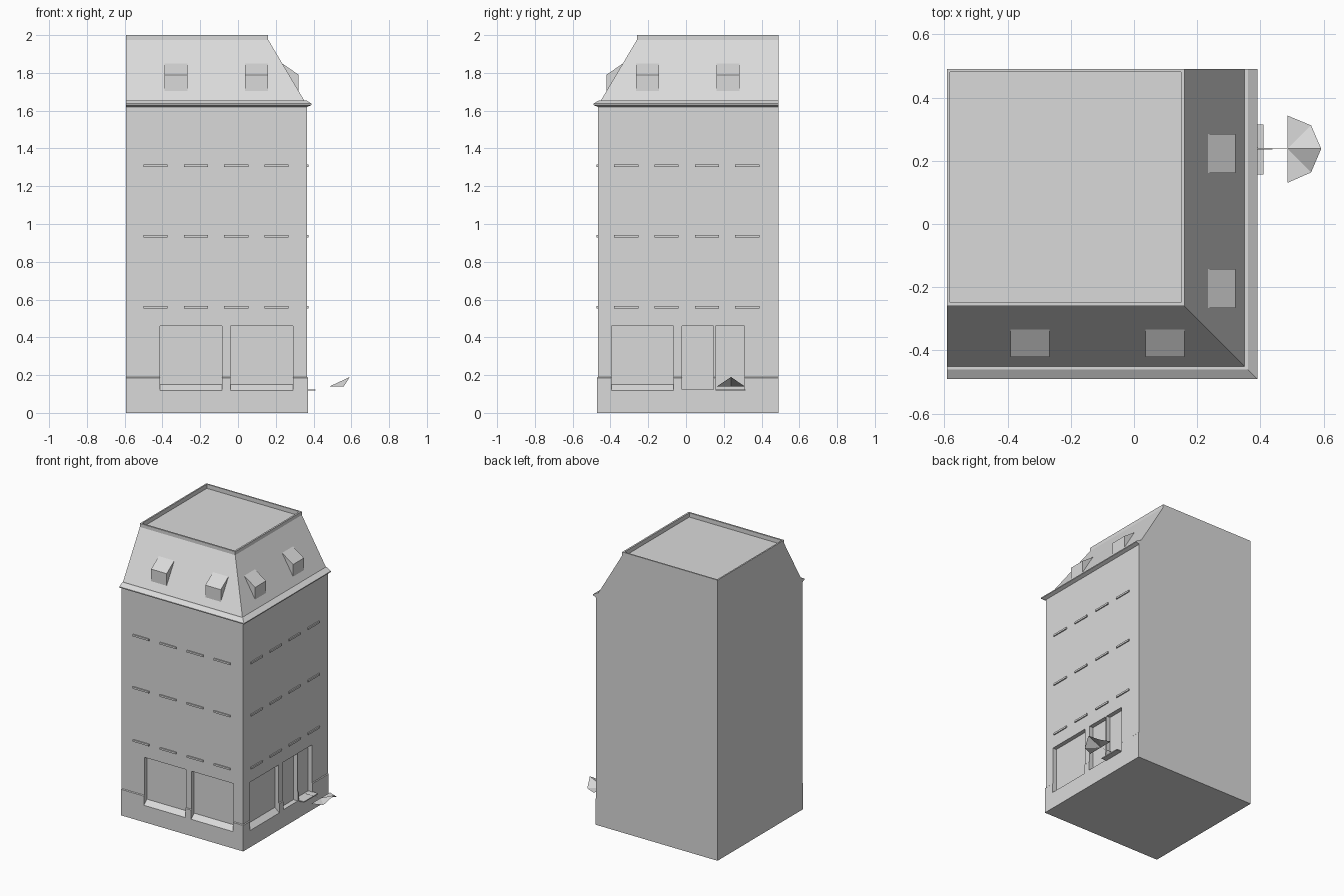
import bpy, bmesh

if "Cube" in bpy.data.objects:
    bpy.data.objects.remove(bpy.data.objects["Cube"])

stone = bpy.data.materials.new("pale grey")
stone.diffuse_color = (0.7, 0.7, 0.7, 1)
stone.use_nodes = True
stone.node_tree.nodes["Principled BSDF"].inputs["Base Color"].default_value = stone.diffuse_color

XL, YB = -0.592, 0.49        # flat party walls (left and back)
WALL = 0.366                 # right wall plane; the front plane is -(x + 0.10)


def make(name, verts, faces, fix=True):
    bm = bmesh.new()
    vs = [bm.verts.new(v) for v in verts]
    for f in faces:
        bm.faces.new([vs[i] for i in f])
    if fix:
        bmesh.ops.recalc_face_normals(bm, faces=bm.faces)
    me = bpy.data.meshes.new(name)
    bm.to_mesh(me)
    bm.free()
    me.materials.append(stone)
    ob = bpy.data.objects.new(name, me)
    bpy.context.collection.objects.link(ob)
    return ob


def facade_prism(name, side, profile, a, b):
    """Extrude a (distance out from wall, z) profile along a street facade from a to b."""
    def place(t, out, z):
        if side == "front":
            return (t, -(WALL + 0.10) - out, z)
        return (WALL + out, t, z)
    n = len(profile)
    verts = [place(t, o, z) for t in (a, b) for o, z in profile]
    faces = [list(range(n)), list(range(n, 2 * n))]
    faces += [[i, (i + 1) % n, n + (i + 1) % n, n + i] for i in range(n)]
    return make(name, verts, faces)


# Main shell: plinth, wall, cornice, mansard and sunken flat roof lofted as rings
rings = [(0.371, 0), (0.371, 0.185), (0.366, 0.19), (0.366, 1.62), (0.39, 1.63),
         (0.39, 1.637), (0.36, 1.655), (0.35, 1.655), (0.16, 1.975), (0.16, 2.0)]
loops = [(XL, x, -(x + 0.10), YB, z) for x, z in rings]
loops += [(XL + 0.01, 0.148, -0.248, YB - 0.01, z) for z in (2.0, 1.97)]
verts, faces = [], []
for l, r, f, b, z in loops:
    verts += [(l, f, z), (r, f, z), (r, b, z), (l, b, z)]
for k in range(len(loops) - 1):
    for i in range(4):
        j = (i + 1) % 4
        faces.append([4 * k + i, 4 * k + j, 4 * k + 4 + j, 4 * k + 4 + i])
top = 4 * (len(loops) - 1)
faces += [[0, 1, 2, 3], [top, top + 1, top + 2, top + 3]]
shell = make("building_shell", verts, faces)

# Shop window and door recesses on the ground floor
SLOPED = [(0.03, 0.098), (-0.03, 0.15), (-0.03, 0.46), (0.03, 0.46)]
FLAT = [(0.03, 0.125), (-0.03, 0.125), (-0.03, 0.46), (0.03, 0.46)]
for side, prof, a, b in (("front", SLOPED, -0.412, -0.085), ("front", SLOPED, -0.04, 0.29),
                         ("right", SLOPED, -0.395, -0.065), ("right", FLAT, -0.02, 0.145),
                         ("right", FLAT, 0.155, 0.31)):
    cutter = facade_prism("recess_cutter", side, prof, a, b)
    cutter.hide_render = True
    mod = shell.modifiers.new("recess", "BOOLEAN")
    mod.operation, mod.solver, mod.object = "DIFFERENCE", "EXACT", cutter
    bpy.context.view_layer.objects.active = shell
    bpy.ops.object.modifier_apply(modifier=mod.name)
    bpy.data.objects.remove(cutter)

# Window sills, four on each of three storeys, on both street facades
for z in (0.565, 0.942, 1.315):
    sill = [(-0.005, z - 0.013), (0.008, z - 0.013), (0.008, z), (-0.005, z)]
    for i in range(4):
        facade_prism("window_sill", "front", sill, -0.5 + 0.2133 * i, -0.372 + 0.2133 * i)
        facade_prism("window_sill", "right", sill, -0.38 + 0.2133 * i, -0.252 + 0.2133 * i)

# Dormers: wedges standing out of the mansard slope
dormer = [(0.321 - WALL, 1.70), (0.321 - WALL, 1.79), (0.234 - WALL, 1.85)]
for side, a in (("front", -0.39), ("front", 0.037), ("right", -0.265), ("right", 0.162)):
    facade_prism("dormer", side, dormer, a, a + 0.122)

# Door step
make("door_step", [(x, y, z) for z in (0.118, 0.125) for x, y in
                   ((0.35, 0.157), (0.41, 0.157), (0.41, 0.314), (0.35, 0.314))],
     [[0, 1, 2, 3], [4, 5, 6, 7], [0, 1, 5, 4], [1, 2, 6, 5], [2, 3, 7, 6], [3, 0, 4, 7]])

# Thin bracket and folded fan canopy beside the door
make("canopy_bracket", [(0.366, 0.234, 0.14), (0.485, 0.238, 0.14), (0.366, 0.242, 0.14)],
     [[0, 1, 2]], fix=False)
make("fan_canopy", [(0.485, 0.238, 0.14), (0.485, 0.13, 0.14), (0.56, 0.163, 0.14),
                    (0.592, 0.238, 0.19), (0.56, 0.312, 0.14), (0.485, 0.343, 0.14)],
     [[0, i, i + 1] for i in range(1, 5)], fix=False)
